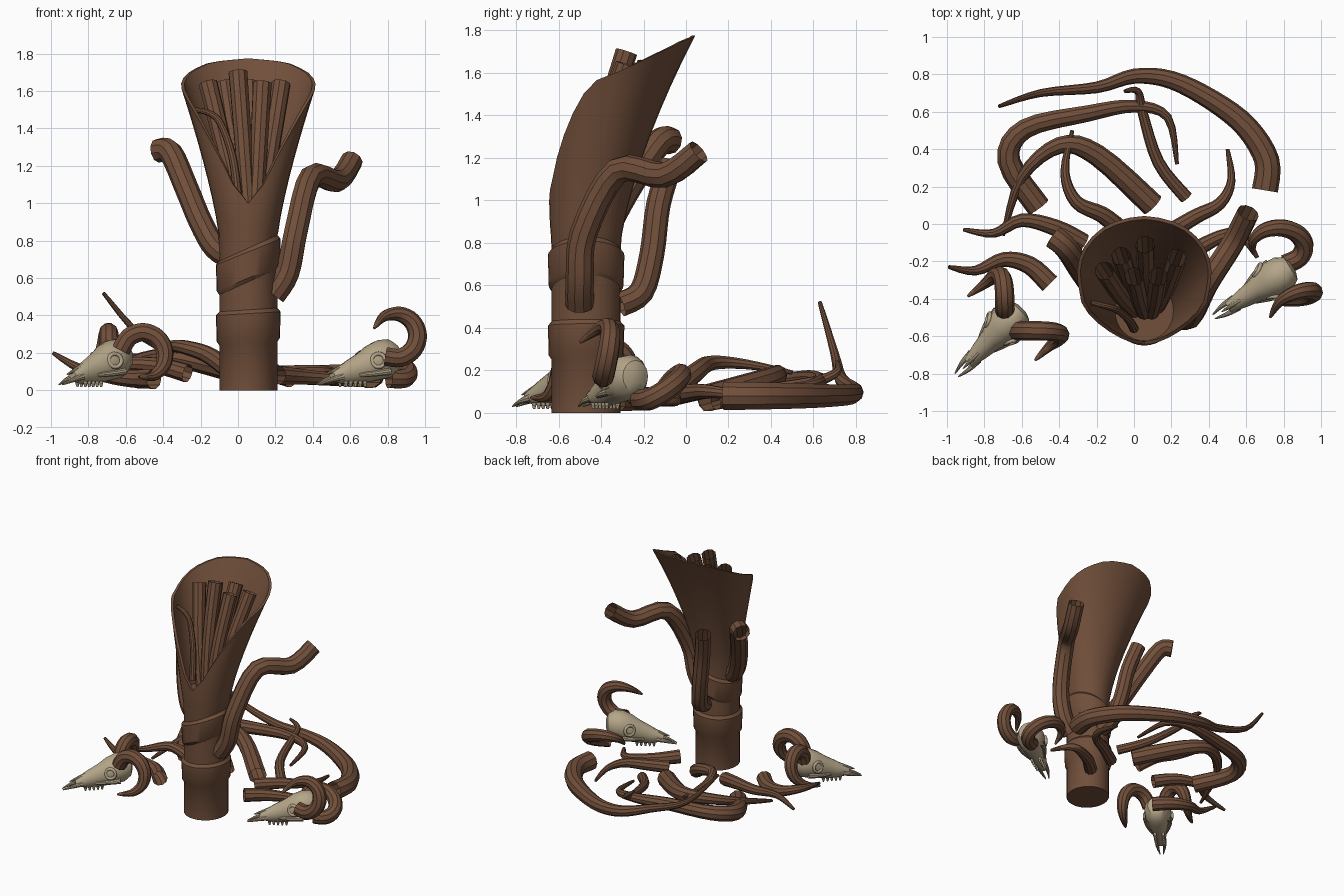
import bpy, math
from mathutils import Vector

old = bpy.data.objects.get("Cube")
if old:
    bpy.data.objects.remove(old, do_unlink=True)


def material(name, rgb):
    mat = bpy.data.materials.new(name)
    mat.use_nodes = True
    mat.diffuse_color = (*rgb, 1)
    mat.node_tree.nodes["Principled BSDF"].inputs["Base Color"].default_value = (*rgb, 1)
    return mat


BARK = material("brown bark", (.165, .078, .043))
BONE = material("pale bone", (.46, .38, .25))


def add_mesh(name, mesh, mat):
    mesh.name = name
    mesh.materials.clear()
    mesh.materials.append(mat)
    ob = bpy.data.objects.new(name, mesh)
    bpy.context.collection.objects.link(ob)
    bpy.ops.object.select_all(action='DESELECT')
    ob.select_set(True)
    bpy.context.view_layer.objects.active = ob
    bpy.ops.object.shade_smooth_by_angle(angle=math.radians(35))


def loft(name, rings, mat):
    """Skin closed rings of equal length and cap both ends."""
    n, last = len(rings[0]), len(rings) - 1
    faces = []
    for row in range(last):
        for i in range(n):
            j, low, high = (i + 1) % n, row * n, row * n + n
            faces.append((low + i, low + j, high + j, high + i))
    faces.append(tuple(reversed(range(n))))
    faces.append(tuple(range(last * n, last * n + n)))
    mesh = bpy.data.meshes.new(name)
    mesh.from_pydata([point for ring in rings for point in ring], [], faces)
    add_mesh(name, mesh, mat)


def smooth_path(points, steps=4):
    """Catmull-Rom path through the given points."""
    pts = [Vector(p) for p in points]
    pts = [pts[0], *pts, pts[-1]]
    path = []
    for a, b, c, d in zip(pts, pts[1:], pts[2:], pts[3:]):
        for k in range(steps):
            t = k / steps
            path.append(b + (c - a) * t / 2 + (a - b * 2.5 + c * 2 - d / 2) * t ** 2
                        + (b * 3 - a - c * 3 + d) * t ** 3 / 2)
    return path + [pts[-1]]


def tube(name, points, start_radius, end_radius, mat=BARK, power=1):
    """Open-ended tapering tube along a smooth path."""
    path = smooth_path(points)
    curve = bpy.data.curves.new(name, 'CURVE')
    curve.dimensions = '3D'
    curve.bevel_depth = 1
    curve.bevel_resolution = 3
    strand = curve.splines.new('POLY')
    strand.points.add(len(path) - 1)
    for i, (knot, position) in enumerate(zip(strand.points, path)):
        knot.co = (*position, 1)
        t = (i / (len(path) - 1)) ** power
        knot.radius = start_radius + (end_radius - start_radius) * t
    helper = bpy.data.objects.new(name, curve)
    bpy.context.collection.objects.link(helper)
    graph = bpy.context.evaluated_depsgraph_get()
    mesh = bpy.data.meshes.new_from_object(helper.evaluated_get(graph))
    bpy.data.objects.remove(helper, do_unlink=True)
    add_mesh(name, mesh, mat)


# Hollow trunk: a banded column that flares into a slanted, notched funnel
SIDES = 32
FLARE_START, INNER_FLOOR = .84, .93
RIM = [(0, 1.775), (30, 1.755), (60, 1.69), (90, 1.61), (108, 1.54), (125, 1.4), (157, 1.1), (180, 1)]


def rim_height(angle):
    """Rim height by angle in degrees away from the back."""
    for (a, low), (b, high) in zip(RIM, RIM[1:]):
        if angle <= b:
            return low + (high - low) * (angle - a) / (b - a)


def trunk_ring(height, swell=0, tilt=0):
    """Ring whose height may depend on the rim above each point; its front fills out as it flares."""
    ring = []
    for i in range(SIDES):
        a = -math.tau * i / SIDES
        away = min(i, SIDES - i) * 360 / SIDES
        z = height(rim_height(away))
        t = max(0, z - .8)
        radius_x = .155 + .265 * t ** 1.3 + swell
        radius_y = .162 + .134 * t + swell
        centre_y = .23 * t ** 1.7 - .47
        depth = math.cos(a)
        if depth < 0:
            depth = -(-depth) ** (1 - .5 * t)
        ring.append((.055 + radius_x * math.sin(a), centre_y + radius_y * depth,
                     z + tilt * math.sin(a)))
    return ring


rings = [trunk_ring(lambda rim: 0)]
for low, high, tilt in [(.27, .41, .01), (.6, .74, .07)]:
    for z, swell in [(low - .02, 0), (low, .014), (high, .018), (high + .02, 0)]:
        rings.append(trunk_ring(lambda rim: z, swell, tilt))
for k in range(9):
    rings.append(trunk_ring(lambda rim: FLARE_START + (rim - FLARE_START) * k / 8))
for k in reversed(range(7)):
    rings.append(trunk_ring(lambda rim: INNER_FLOOR + (rim - INNER_FLOOR) * k / 6, -.018))
loft("hollow_trunk", rings, BARK)

# Stalks inside the hollow, fanning out from one foot
for x, y in [(-.16, -.25), (-.07, -.17), (0, -.28), (.06, -.11), (.13, -.28), (.23, -.18)]:
    foot = Vector((.055 + x * .3, y * .3 - .385, .96))
    top = Vector((x, y, 1.7 if x == 0 else 1.64))
    tube("inner_stalk", [foot, foot.lerp(top, .5) - Vector((0, .02, 0)), top], .044, .052)
tube("inner_tendril", [(0, -.56, 1.04), (-.03, -.51, 1.25), (-.09, -.46, 1.42), (-.15, -.44, 1.48),
                       (-.23, -.42, 1.5)], .025, .014)

# Broken branches
tube("left_branch", [(.19, -.5, .51), (.265, -.5, .63), (.31, -.48, .85), (.39, -.32, 1.14),
                     (.53, -.1, 1.12), (.61, .06, 1.23)], .068, .06)
tube("right_branch", [(-.02, -.46, .7), (-.12, -.43, .76), (-.2, -.36, .9), (-.275, -.26, 1.08),
                      (-.36, -.13, 1.27), (-.43, -.07, 1.28)], .064, .064)
tube("back_branch", [(.06, -.31, .51), (.03, -.21, .57), (-.01, -.16, .75), (-.05, -.13, .98),
                     (-.1, -.07, 1.18)], .06, .057)


def root(name, radius, start_z, end_z, hump, plan, rise=1):
    """Ground root along a plan path, humped in the middle and rising to its tip."""
    points = []
    for i, (x, y) in enumerate(plan):
        t = i / (len(plan) - 1)
        points.append((x, y, start_z + (end_z - start_z) * t ** rise + hump * math.sin(math.pi * t)))
    tube(name, points, radius, .01, power=1.5)


root("outer_root", .07, .08, .52, 0, [(.7, .18), (.71, .34), (.6, .52), (.42, .66), (.2, .77),
                                      (0, .79), (-.2, .73), (-.5, .7), (-.72, .63)], rise=6)
root("middle_root", .065, .07, .1, .07, [(-.51, .09), (-.67, .34), (-.58, .51), (-.25, .59),
                                         (0, .63), (.18, .57), (.23, .32)])
root("inner_root", .065, .07, .05, .12, [(.1, .1), (-.2, .37), (-.4, .42), (-.6, .25), (-.7, -.06)])
root("back_right_root", .05, .12, .19, .08, [(-.06, -.04), (-.17, .05), (-.31, .12), (-.37, .28),
                                             (-.33, .5)])
root("thin_root", .036, .05, .24, 0, [(.28, .14), (.13, .33), (.045, .6), (.02, .71), (-.05, .71)])
root("back_left_root", .045, .08, .06, .03, [(.18, -.05), (.33, .04), (.46, .11), (.52, .23), (.5, .4)])
root("right_root", .05, .09, .05, .07, [(-.27, -.1), (-.42, -.02), (-.6, .02), (-.75, -.05), (-.91, -.03)])
root("left_root", .05, .08, .05, 0, [(.22, -.24), (.36, -.12), (.55, -.05), (.66, -.18)])
root("loose_root", .055, .06, .2, 0, [(-.45, -.32), (-.56, -.22), (-.7, -.19), (-.85, -.25),
                                      (-.99, -.23)], rise=3)

# Skull sections from back to nose: distance, half width, half height, centre height
SKULL = [(0, .03, .035, .175), (.015, .07, .075, .172), (.06, .097, .105, .168), (.12, .1, .108, .16),
         (.18, .088, .1, .142), (.24, .064, .083, .118), (.32, .05, .062, .094), (.41, .03, .026, .072)]


def skull(name, back, nose):
    back, up = Vector(back), Vector((0, 0, 1))
    forward = (Vector(nose) - back).normalized()
    side = up.cross(forward)

    def at(along, across, z):
        return back + forward * along + side * across + up * z

    rings = []
    for along, width, height, z in SKULL:
        angles = [math.tau * i / 16 for i in range(16)]
        rings.append([at(along, width * math.cos(a), z + height * math.sin(a)) for a in angles])
    loft(name, rings, BONE)
    tube(name + "_nose_bone", [at(.28, 0, .145), at(.45, 0, .085)], .028, .003, BONE)
    for s in (-1, 1):
        # Eye rim, cheek bone, snout prong and teeth
        axis = side * s * .85 + forward * .5 + up * .15
        bpy.ops.mesh.primitive_torus_add(
            major_segments=16, minor_segments=8, major_radius=.036, minor_radius=.011,
            location=at(.17, s * .086, .16), rotation=axis.to_track_quat('Z', 'Y').to_euler())
        rim = bpy.context.object
        rim.name = name + "_eye_rim"
        rim.data.materials.append(BONE)
        bpy.ops.object.shade_smooth()
        tube(name + "_cheek", [at(.1, s * .09, .1), at(.18, s * .08, .09), at(.27, s * .048, .08)],
             .02, .012, BONE)
        tube(name + "_prong", [at(.36, s * .025, .072), at(.43, s * .026, .055), at(.5, s * .012, .03)],
             .022, .003, BONE)
        for k in range(5):
            along = .22 + .03 * k
            tube(name + "_tooth", [at(along, s * .03, .05), at(along, s * .03, .018)],
                 .014, .005, BONE)


skull("left_skull", (.85, -.23, 0), (.42, -.5, 0))
skull("right_skull", (-.6, -.45, 0), (-.95, -.81, 0))


def horn(name, centre, u, v, start, end, drift):
    """Curled horn: an arc in the plane of u and v whose tip veers off sideways."""
    points = []
    for k in range(8):
        a = math.radians(start + (end - start) * k / 7)
        points.append(Vector(centre) + Vector(u) * math.cos(a) + Vector(v) * math.sin(a)
                      + Vector(drift) * (k / 7) ** 4)
    tube(name, points, .052, .006, BARK, power=4)


horn("left_skull_outer_horn", (.84, -.36, .29), (.12, 0, 0), (0, .03, .12), -115, 160, (0, -.15, 0))
horn("left_skull_inner_horn", (.77, -.12, .13), (.14, 0, -.04), (0, .1, .06), -75, 200, (0, 0, -.05))
horn("right_skull_inner_horn", (-.69, -.37, .2), (0, .1, 0), (0, 0, .11), 180, -100, (-.2, 0, 0))
horn("right_skull_outer_horn", (-.51, -.57, .18), (.12, 0, 0), (0, 0, .13), 165, -100, (0, -.16, .02))
